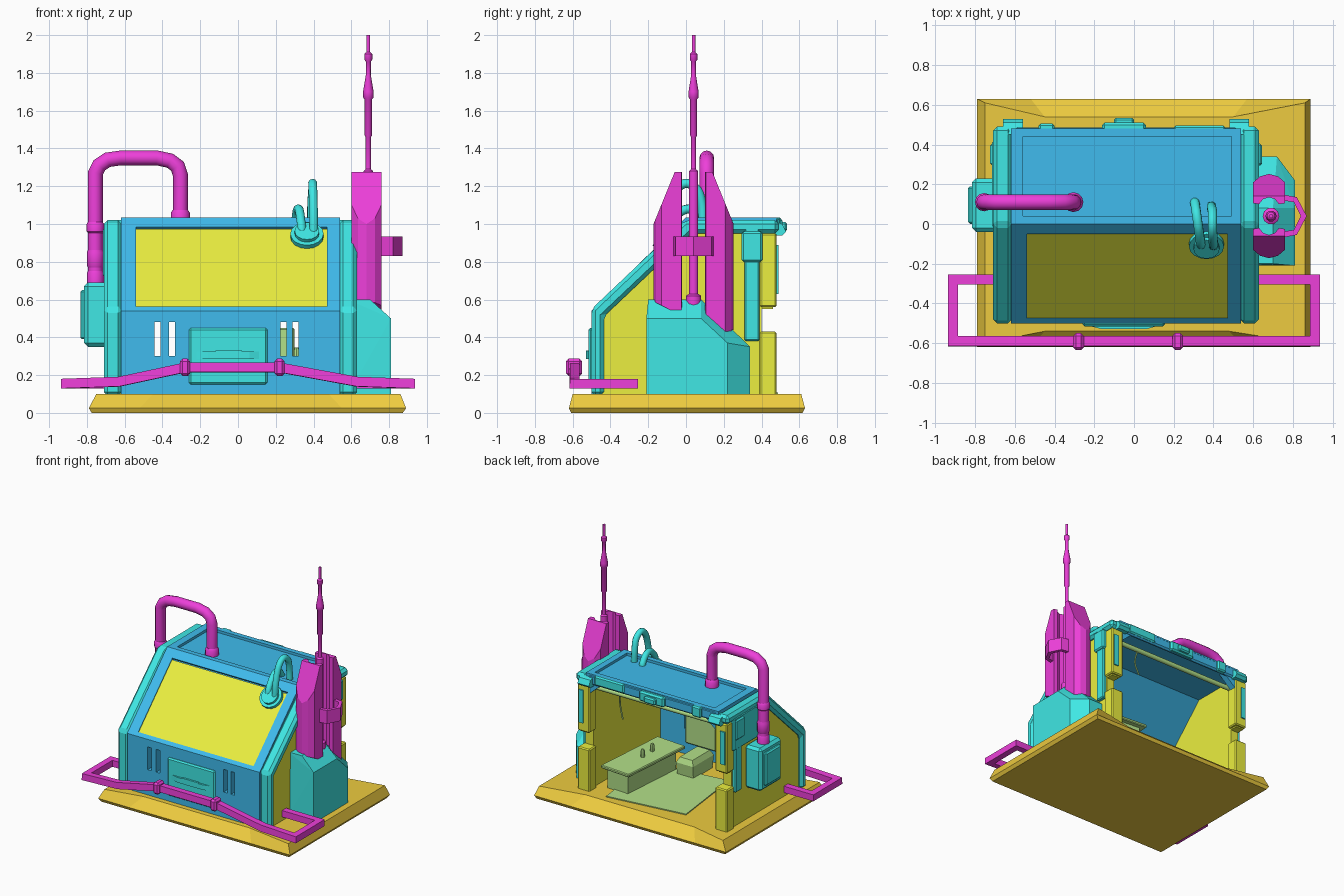
import bpy, bmesh, math
from mathutils import Vector, Matrix

if "Cube" in bpy.data.objects:
    bpy.data.objects.remove(bpy.data.objects["Cube"])

COL = {"orange": (.85, .6, .05, 1), "blue": (.05, .5, .85, 1), "teal": (.05, .8, .78, 1),
       "yellow": (.83, .86, .05, 1), "magenta": (.85, .05, .7, 1), "green": (.45, .75, .25, 1)}
MATS = {}
for k, c in COL.items():
    MATS[k] = bpy.data.materials.new(k)
    MATS[k].diffuse_color = c
CX = -.04  # centre line of the cabin


def finish(name, bm, col, bevel=0, smooth=False):
    bmesh.ops.recalc_face_normals(bm, faces=bm.faces)
    me = bpy.data.meshes.new(name)
    bm.to_mesh(me)
    bm.free()
    ob = bpy.data.objects.new(name, me)
    bpy.context.collection.objects.link(ob)
    me.materials.append(MATS[col])
    if bevel:
        m = ob.modifiers.new("bevel", 'BEVEL')
        m.width, m.segments = bevel, 1
    if smooth:
        bpy.ops.object.select_all(action='DESELECT')
        bpy.context.view_layer.objects.active = ob
        ob.select_set(True)
        bpy.ops.object.shade_smooth_by_angle(angle=math.radians(40))
    return ob


def loft(name, rings, col, bevel=0, smooth=False):
    bm = bmesh.new()
    vs = [[bm.verts.new(p) for p in r] for r in rings]
    n = len(vs[0])
    for a, b in zip(vs, vs[1:]):
        for i in range(n):
            bm.faces.new((a[i], a[(i + 1) % n], b[(i + 1) % n], b[i]))
    bm.faces.new(vs[0])
    bm.faces.new(vs[-1])
    return finish(name, bm, col, bevel, smooth)


def prism(name, pts, axis, a, b, col, bevel=0):
    put = {'x': lambda p, t: (t, p[0], p[1]), 'y': lambda p, t: (p[0], t, p[1]),
           'z': lambda p, t: (p[0], p[1], t)}[axis]
    return loft(name, [[put(p, t) for p in pts] for t in (a, b)], col, bevel)


def box(name, x, y, z, col, bevel=0, rot=None):
    bm = bmesh.new()
    bmesh.ops.create_cube(bm, size=1)
    bmesh.ops.scale(bm, vec=(x[1] - x[0], y[1] - y[0], z[1] - z[0]), verts=bm.verts)
    if rot:
        bmesh.ops.rotate(bm, matrix=Matrix.Rotation(rot[0], 3, rot[1]), verts=bm.verts)
    bmesh.ops.translate(bm, vec=(sum(x) / 2, sum(y) / 2, sum(z) / 2), verts=bm.verts)
    return finish(name, bm, col, bevel)


def sweep(name, path, r, n, col, phase=0):
    # mitred sweep of an n-sided section along a path
    P = [Vector(p) for p in path]
    T = [(b - a).normalized() for a, b in zip(P, P[1:])]
    u = T[0].cross(Vector((0, 0, 1)) if abs(T[0].z) < .9 else Vector((1, 0, 0))).normalized()
    v = T[0].cross(u)
    ang = [phase + 2 * math.pi * i / n for i in range(n)]
    rings = [[P[0] + r * (u * math.cos(a) + v * math.sin(a)) for a in ang]]
    for i, t in enumerate(T):
        nrm = t + T[i + 1] if i + 1 < len(T) else t
        rings.append([q + t * ((P[i + 1] - q).dot(nrm) / t.dot(nrm)) for q in rings[-1]])
    return loft(name, rings, col, smooth=n > 6)


def lathe(name, c, prof, n, col):
    return loft(name, [[(c[0] + r * math.cos(2 * math.pi * i / n), c[1] + r * math.sin(2 * math.pi * i / n), z)
                        for i in range(n)] for r, z in prof], col, smooth=True)


def curve_pts(ctrl, k=6):
    P = [Vector(p) for p in ctrl]
    P = [2 * P[0] - P[1]] + P + [2 * P[-1] - P[-2]]
    out = []
    for a, b, c, d in zip(P, P[1:], P[2:], P[3:]):
        for t in (j / k for j in range(k)):
            out.append(.5 * (2 * b + (c - a) * t + (2 * a - 5 * b + 4 * c - d) * t * t + (3 * b - a - 3 * c + d) * t ** 3))
    return out + [P[-2]]


def cut(ob, cutter):
    m = ob.modifiers.new("cut", 'BOOLEAN')
    m.operation, m.object, m.solver = 'DIFFERENCE', cutter, 'EXACT'
    bpy.context.view_layer.objects.active = ob
    bpy.ops.object.modifier_apply(modifier=m.name)
    bpy.data.objects.remove(cutter)


# base plate with wide ramps at the back and front
low = [(-.79, -.62), (-.52, -.62), (.55, -.62), (.89, -.62), (.89, .63), (.57, .63), (-.52, .63), (-.79, .63)]
top = [(-.75, -.6), (-.52, -.6), (.55, -.6), (.86, -.6), (.86, .61), (.57, .61), (-.52, .61), (-.75, .61)]
top[1:3] = [(-.45, -.54), (.48, -.54)]
top[5:7] = [(.5, .54), (-.45, .54)]
loft("base_plate", [[(x * .98, y * .98, 0) for x, y in low], [(x, y, .025) for x, y in low],
                    [(x, y, .1) for x, y in top]], "orange")

# cabin shell: front wall, sloped window wall and roof
shell = prism("cabin_shell", [(-.5, .09), (-.5, .54), (0, 1.035), (.48, 1.035), (.48, .97), (.03, .97),
                              (-.44, .5), (-.44, .09)], 'x', CX - .58, CX + .58, "blue")
slope = math.atan2(.495, .5)
for x in (-.425, -.35, .24, .305):
    cut(shell, box("slit_cutter", (x - .016, x + .016), (-.6, -.3), (.3, .48), "blue"))
cut(shell, box("window_cutter", (-.54, .47), (-.565, .035), (.75, .8), "blue", rot=(slope, 'X')))
cut(shell, box("roof_cutter", (-.56, .49), (.04, .44), (1.015, 1.1), "blue"))
box("window_pane", (-.54, .47), (-.56, .04), (.745, .765), "yellow", rot=(slope, 'X'))

# side walls, edge trims, back pilasters and roof gussets, on both sides
for s, side in ((-1, "left"), (1, "right")):
    X = lambda d: CX + s * d
    prism(side + "_wall", [(-.47, .09), (-.47, .5), (-.01, .97), (.46, .97), (.46, .55), (.4, .55),
                           (.4, .09)], 'x', X(.57), X(.64), "yellow")
    prism(side + "_trim", [(-.5, .09), (-.5, .55), (-.005, 1.02), (.49, 1.02), (.49, .95), (.03, .95),
                           (-.435, .51), (-.435, .09)], 'x', X(.575), X(.67), "teal", .02)
    for z in ((.09, .43), (.56, .95)):
        box(side + "_pilaster", sorted((X(.55), X(.655))), (.39, .48), z, "yellow", .008)
    prism(side + "_gusset", [(X(.57), .98), (X(.43), .98), (X(.57), .86)], 'y', .42, .47, "blue")
    box(side + "_post", sorted((X(.63), X(.67))), (.31, .39), (.38, .98), "teal", .008)
    box(side + "_post_bracket", sorted((X(.63), X(.685))), (.295, .405), (.8, .96), "teal", .01)
    box(side + "_back_strip", sorted((X(.6), X(.64))), (.47, .49), (.63, .89), "teal")
    prism(side + "_roof_end", [(.45, 1.02), (.51, 1.0), (.53, .96), (.51, .94), (.45, .94)], 'x',
          X(.52), X(.62), "teal")

# back roof edge and its clips
box("back_roof_edge", (-.6, .52), (.45, .485), (.95, 1.03), "blue", .012)
box("back_centre_clip", (-.16, .06), (.47, .51), (.95, 1.03), "teal", .012)
box("back_centre_latch", (-.1, .0), (.5, .535), (.96, 1.01), "teal", .01)
box("back_small_clip", (-.48, -.4), (.46, .505), (.95, 1.035), "teal", .01)
box("back_long_clip", (.2, .46), (.46, .495), (.96, 1.035), "teal", .01)

# front hatch and handle
box("front_hatch", (-.26, .155), (-.515, -.47), (.15, .45), "teal", .01)
prism("hatch_handle", [(-.24, -.51), (.13, -.51), (.06, -.53), (-.16, -.53)], 'z', .285, .325, "teal")
box("hatch_latch", (-.12, .02), (-.53, -.5), (.31, .33), "teal")

# left wall panel, vent box and bent pipe
box("left_wall_panel", (-.715, -.66), (-.02, .42), (.72, .98), "teal", .01)
box("vent_box", (-.815, -.67), (-.04, .23), (.35, .69), "teal", .02)
box("vent_box_cover", (-.835, -.8), (0, .19), (.39, .65), "teal", .01)
sweep("bent_pipe", [(-.755, .11, .68), (-.755, .11, 1.27), (-.735, .11, 1.31), (-.69, .11, 1.34), (-.62, .11, 1.35),
                    (-.43, .11, 1.35), (-.36, .11, 1.335), (-.32, .11, 1.305), (-.305, .11, 1.26),
                    (-.305, .11, 1.01)], .039, 12, "magenta")
lathe("pipe_foot", (-.755, .11), [(.045, .68), (.045, .74), (.034, .76), (.045, .78), (.045, .85), (.036, .87), (.036, .95),
                                  (.046, .96), (.046, 1.0), (.039, 1.01)], 12, "magenta")
lathe("pipe_roof_collar", (-.305, .11), [(.05, 1.01), (.05, 1.06), (.04, 1.075)], 12, "magenta")

# twin hoses with a seat ring on the slope
d = Vector((0, -.7, .714))
c = Vector((.365, -.1, .935))
sweep("hose_seat", [c - d * .03, c + d * .02], .088, 16, "teal")
sweep("hose_seat_cap", [c, c + d * .04], .065, 16, "teal")
sweep("tall_hose", curve_pts([(.4, -.11, .93), (.4, -.1, 1.05), (.397, -.06, 1.17), (.395, 0, 1.215),
                              (.395, .06, 1.18), (.39, .085, 1.1), (.39, .09, 1.01)]), .024, 10, "teal")
sweep("short_hose", curve_pts([(.34, -.11, .93), (.335, -.09, 1.0), (.325, -.02, 1.07), (.315, .05, 1.075),
                               (.308, .1, 1.03), (.305, .11, 1.0)]), .024, 10, "teal")

# square bumper rail with two clamps
half = [(.6, -.28, .155), (.912, -.28, .155), (.912, -.59, .155), (.63, -.59, .165), (.22, -.59, .24)]
sweep("bumper_rail", half + [(-x if x > .3 else -.28, y, z) for x, y, z in reversed(half)],
      .036, 4, "magenta", math.pi / 4)
for x in (-.28, .22):
    box("rail_clamp", (x - .027, x + .027), (-.635, -.55), (.195, .287), "magenta", .014)

# faceted antenna base (convex hull)
bm = bmesh.new()
for p in [(.58, -.21, .09), (.81, -.21, .09), (.81, .22, .09), (.72, .34, .09), (.58, .34, .09), (.58, -.2, .6),
          (.7, -.2, .6), (.58, .08, .6), (.7, .08, .6), (.81, -.21, .5), (.81, .08, .5), (.81, .22, .37),
          (.72, .34, .35), (.58, .34, .35)]:
    bm.verts.new(p)
bmesh.ops.convex_hull(bm, input=bm.verts)
bmesh.ops.dissolve_limit(bm, angle_limit=.02, verts=bm.verts, edges=bm.edges)
finish("antenna_base", bm, "teal")

# two antenna shields around the mast, tops cut at a slant
for s, z0 in ((-1, .54), (1, .39)):
    bm = bmesh.new()
    pts = [(-.08, .065), (-.08, .17), (-.045, .2), (0, .212), (.045, .2), (.08, .17), (.08, .065), (.05, .06),
           (.03, .085), (0, .095), (-.03, .085), (-.05, .06)]
    f = bm.faces.new([bm.verts.new((.68 + x, .04 + s * y, z0)) for x, y in pts])
    r = bmesh.ops.extrude_face_region(bm, geom=[f])
    bmesh.ops.translate(bm, vec=(0, 0, 1.275 - z0), verts=[v for v in r["geom"] if isinstance(v, bmesh.types.BMVert)])
    for co, no in (((0, .04 + s * .212, 1.0), (0, s * .27, .11)), ((0, .04 + s * .212, z0 + .05), (0, s * .3, -.6))):
        r = bmesh.ops.bisect_plane(bm, geom=bm.verts[:] + bm.edges[:] + bm.faces[:], plane_co=co, plane_no=no,
                                   clear_outer=True)
        bmesh.ops.holes_fill(bm, edges=[e for e in bm.edges if e.is_boundary])
    finish("antenna_shield", bm, "magenta")
lathe("antenna_mast", (.69, .04), [(.042, .55), (.042, .62), (.026, .63), (.026, 1.28), (.014, 1.29), (.014, 1.46),
                                   (.02, 1.47), (.02, 1.66), (.028, 1.67), (.028, 1.7), (.013, 1.79), (.013, 1.86), (.021, 1.87),
                                   (.021, 1.9), (.01, 1.91), (.01, 2.0)], 10, "magenta")
band = [(.74, -.07), (.82, -.055), (.87, .04), (.82, .135), (.74, .15)]
prism("antenna_band", band + [(.74, .12), (.805, .11), (.84, .04), (.805, -.03), (.74, -.04)], 'z', .83, .935, "magenta")

# interior: mat, table, crate, screen and overhead rod
box("floor_mat", (-.25, .4), (-.2, .45), (.095, .108), "green", rot=(.12, 'Z'))
box("table_top", (.19, .45), (-.24, .4), (.26, .285), "green", .006, (-.08, 'Z'))
box("table_body", (.23, .42), (-.18, .36), (.1, .27), "green", 0, (-.08, 'Z'))
for y in (-.02, .1):
    lathe("table_cup", (.31, y), [(.016, .28), (.016, .33), (.01, .345)], 8, "green")
loft("crate", [[(.09 + i * w, -.24 + j * h, z) for i, j in ((-1, -1), (1, -1), (1, 1), (-1, 1))]
               for w, h, z in ((.07, .12, .1), (.075, .13, .2), (.055, .11, .24))], "green")
box("wall_screen", (.03, .3), (-.45, -.415), (.2, .45), "green", .008)
sweep("overhead_rod", [(-.61, .4, .9), (.53, .4, .9)], .019, 10, "green")
sweep("hanging_cable", curve_pts([(.3, .4, .9), (.31, .38, .8), (.28, .39, .7)], 4), .006, 6, "green")

for m in bpy.data.materials:
    if m.users and not m.is_grease_pencil:
        m.use_nodes = True
        m.node_tree.nodes["Principled BSDF"].inputs["Base Color"].default_value = m.diffuse_color
